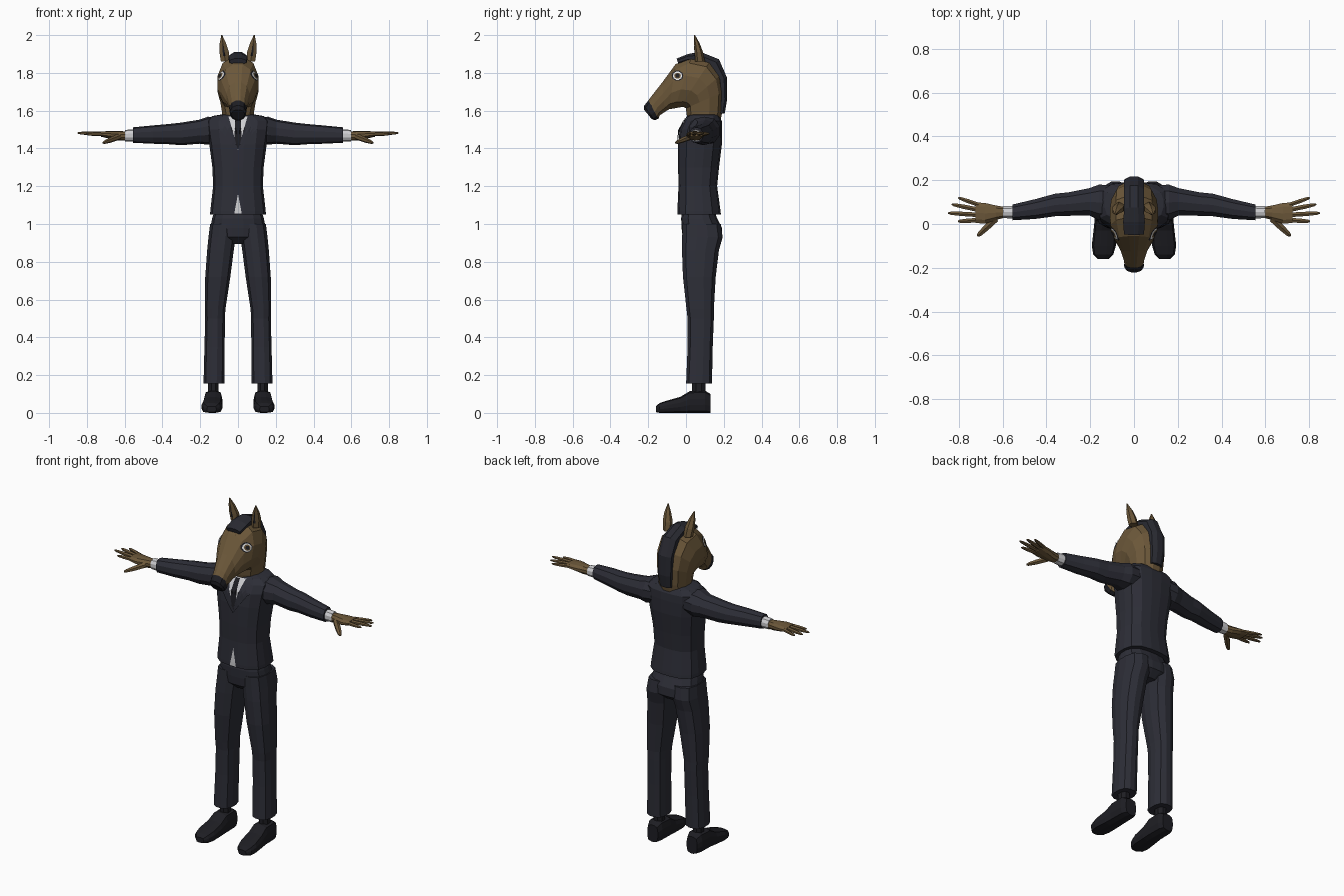
import bpy, bmesh, math
from mathutils import Vector as V
from mathutils.bvhtree import BVHTree


def material(name, rgb):
    m = bpy.data.materials.new(name)
    m.diffuse_color = (*rgb, 1)
    return m


SUIT = material("navy suit", (0.026, 0.027, 0.038))
BLACK = material("black", (0.013, 0.013, 0.017))
HAIR = material("dark hair", (0.022, 0.023, 0.031))
SKIN = material("brown hide", (0.15, 0.097, 0.042))
SHIRT = material("white shirt", (0.62, 0.62, 0.64))
EYE = material("eye white", (0.9, 0.9, 0.9))


def finish(name, bm, mats, mirror=False):
    bmesh.ops.recalc_face_normals(bm, faces=bm.faces)
    me = bpy.data.meshes.new(name)
    bm.to_mesh(me)
    bm.free()
    for m in mats:
        me.materials.append(m)
    ob = bpy.data.objects.new(name, me)
    bpy.context.collection.objects.link(ob)
    if mirror:
        ob.modifiers.new("mirror", 'MIRROR').use_mirror_merge = False
    return ob


def loft(name, rings, mat, n=12, p=2.6, mirror=False, tip=None, tip_rings=0):
    """Skin a run of rounded-square rings, each (centre, half axis u, half axis v)."""
    bm = bmesh.new()
    rows = []
    for c, u, v in rings:
        row = []
        for i in range(n):
            a = 2 * math.pi * (i + 0.5) / n
            cu, sv = math.cos(a), math.sin(a)
            k = (abs(cu) ** p + abs(sv) ** p) ** (-1 / p)
            # scale so the outermost vertices reach the full half axes
            row.append(bm.verts.new(V(c) + V(u) * cu * k + V(v) * sv * k))
        rows.append(row)
    for j, (a, b) in enumerate(zip(rows, rows[1:])):
        for i in range(n):
            f = bm.faces.new((a[i], a[(i + 1) % n], b[(i + 1) % n], b[i]))
            f.material_index = int(bool(tip) and j >= len(rows) - 1 - tip_rings)
    bm.faces.new(rows[0])
    bm.faces.new(rows[-1]).material_index = int(bool(tip))
    return finish(name, bm, [mat] + ([tip] if tip else []), mirror)


def flat(z, x0, x1, y0, y1):          # horizontal ring
    return (((x0 + x1) / 2, (y0 + y1) / 2, z), ((x1 - x0) / 2, 0, 0), (0, (y1 - y0) / 2, 0))


def side(x, y0, y1, z0, z1):          # ring across an arm
    return ((x, (y0 + y1) / 2, (z0 + z1) / 2), (0, (y1 - y0) / 2, 0), (0, 0, (z1 - z0) / 2))


def front(y, x0, x1, z0, z1):         # ring across a shoe
    return (((x0 + x1) / 2, y, (z0 + z1) / 2), ((x1 - x0) / 2, 0, 0), (0, 0, (z1 - z0) / 2))


def span(a, b, rx):                   # ring between two points of the side profile
    a, b = V((0, *a)), V((0, *b))
    return ((a + b) / 2, (rx, 0, 0), (a - b) / 2)


def decal(name, target, outline, axis, lift, mat, mirror=False):
    """Thin plate draped on a target; outline is (x, z) for axis 1 or (y, z) for axis 0."""
    src = bmesh.new()
    src.from_mesh(target.data)
    tree = BVHTree.FromBMesh(src)
    src.free()
    bm = bmesh.new()
    sign = 1 if axis == 0 else -1
    vs = [bm.verts.new((sign, a, b) if axis == 0 else (a, sign, b)) for a, b in outline]
    bm.faces.new(vs)
    bmesh.ops.triangulate(bm, faces=bm.faces)
    bmesh.ops.subdivide_edges(bm, edges=bm.edges, cuts=4, use_grid_fill=True)
    ray = V((-1, 0, 0)) if axis == 0 else V((0, 1, 0))
    for v in bm.verts:
        hit = tree.ray_cast(v.co, ray)[0]
        v.co = (hit if hit else v.co + ray) - ray * lift
    return finish(name, bm, [mat], mirror)


# Jacket
jacket = loft("jacket", [
    flat(1.05, -.148, .148, -.046, .185), flat(1.07, -.147, .147, -.046, .183),
    flat(1.2, -.132, .132, -.04, .165), flat(1.3, -.136, .136, -.042, .175),
    flat(1.42, -.152, .152, -.042, .19), flat(1.5, -.165, .165, -.034, .192),
    flat(1.545, -.168, .168, -.01, .19), flat(1.572, -.135, .135, .01, .175),
    flat(1.58, -.085, .085, .025, .165)], SUIT, 16, 3)

# Shirt, tie and lapels
decal("shirt_front", jacket, [(-.055, 1.568), (0, 1.39), (.055, 1.568)], 1, .003, SHIRT)
decal("tie", jacket, [(-.014, 1.565), (-.009, 1.53), (-.019, 1.45), (0, 1.392),
                      (.019, 1.45), (.009, 1.53), (.014, 1.565)], 1, .006, BLACK)
decal("lapel", jacket, [(.05, 1.568), (.085, 1.568), (.1, 1.5), (.085, 1.49), (.0, 1.37),
                        (.0, 1.39)], 1, .007, SUIT, True)
decal("shirt_hem", jacket, [(-.02, 1.055), (.02, 1.055), (0, 1.16)], 1, .003, SHIRT)
loft("shirt_collar", [flat(1.55, -.088, .088, .005, .185), flat(1.588, -.08, .08, .015, .18)],
     SHIRT, 12, 2.2)

# Trousers
loft("trouser_seat", [
    flat(1.07, -.125, .125, -.02, .15), flat(1.03, -.137, .137, -.026, .165),
    flat(.98, -.147, .147, -.024, .19), flat(.93, -.14, .14, -.018, .192),
    flat(.895, -.07, .07, .02, .15)], SUIT, 16, 2.8)
loft("trouser_leg", [
    flat(1.0, .01, .148, -.02, .185), flat(.93, .012, .157, -.021, .195),
    flat(.86, .022, .164, -.022, .175), flat(.72, .04, .174, -.017, .158),
    flat(.55, .066, .176, .002, .148), flat(.5, .069, .174, .008, .148),
    flat(.35, .07, .178, .008, .142), flat(.155, .072, .183, .0, .138)], SUIT, 12, 2.8, True)

# Feet
loft("sock", [flat(.17, .1, .16, .03, .105), flat(.08, .1, .16, .03, .105)], BLACK, 8, 2, True)
loft("shoe", [
    front(.13, .095, .165, .0, .1), front(.1, .085, .178, 0, .118), front(.02, .083, .18, 0, .115),
    front(-.03, .083, .185, 0, .085), front(-.1, .083, .193, 0, .065),
    front(-.14, .095, .186, 0, .052), front(-.16, .115, .165, .004, .035)], BLACK, 12, 4, True)

# Sleeves and cuffs
loft("sleeve", [
    side(.1, .02, .18, 1.43, 1.565), side(.16, .015, .182, 1.42, 1.568),
    side(.205, .038, .165, 1.425, 1.552), side(.3, .036, .146, 1.417, 1.537),
    side(.36, .034, .14, 1.422, 1.53), side(.45, .022, .115, 1.425, 1.522),
    side(.555, .016, .09, 1.43, 1.512)], SUIT, 10, 2.4, True)
loft("cuff", [side(.54, .024, .084, 1.437, 1.502), side(.598, .026, .082, 1.437, 1.498)],
     SHIRT, 10, 2.3, True)

# Hands
loft("palm", [
    side(.585, .03, .078, 1.442, 1.49), side(.63, .018, .085, 1.442, 1.492),
    side(.68, .0, .097, 1.452, 1.492), side(.725, .004, .1, 1.462, 1.49)], SKIN, 10, 2.5, True)
fingers = [((.71, .088, 1.476), (.803, .12, 1.478), .011), ((.715, .066, 1.477), (.833, .09, 1.481), .012),
           ((.715, .042, 1.477), (.85, .05, 1.482), .012), ((.71, .018, 1.476), (.805, .012, 1.476), .012),
           ((.63, .025, 1.462), (.715, -.055, 1.43), .017)]
for i, (a, b, r) in enumerate(fingers):
    a, b = V(a), V(b)
    w = (b - a).cross(V((0, 0, 1))).normalized() * r
    h = V((0, 0, r))
    loft("thumb" if i == 4 else "finger_%d" % (i + 1),
         [(a, w, h), (a.lerp(b, .55), w * .95, h * .85), (a.lerp(b, .9), w * .7, h * .55),
          (b, w * .3, h * .25)], SKIN, 6, 2, True)

# Head and neck with dark muzzle
head = loft("head", [
    span((.185, 1.55), (.01, 1.545), .083), span((.195, 1.6), (0, 1.585), .086),
    span((.2, 1.7), (-.002, 1.612), .095), span((.185, 1.79), (-.015, 1.618), .106),
    span((.13, 1.865), (-.035, 1.615), .112), span((.03, 1.888), (-.06, 1.61), .11),
    span((-.055, 1.848), (-.09, 1.605), .09), span((-.125, 1.752), (-.112, 1.592), .063),
    span((-.18, 1.682), (-.138, 1.575), .048), span((-.2, 1.655), (-.146, 1.556), .045),
    span((-.222, 1.627), (-.166, 1.548), .043), span((-.222, 1.605), (-.182, 1.556), .034)],
    SKIN, 12, 2.3, tip=BLACK, tip_rings=2)

# Mane and forelock
loft("mane", [span(a, b, w) for a, b, w in [
    ((.205, 1.585), (.17, 1.585), .036), ((.218, 1.66), (.175, 1.66), .042),
    ((.217, 1.775), (.165, 1.76), .045), ((.175, 1.872), (.12, 1.82), .045),
    ((.075, 1.912), (.06, 1.85), .045), ((.01, 1.9), (.01, 1.86), .05),
    ((-.05, 1.876), (-.04, 1.845), .046)]], HAIR, 8, 4)

# Ears
loft("ear", [
    ((.068, .075, 1.86), (.026, 0, 0), (0, .026, 0)), ((.073, .068, 1.91), (.029, 0, .0), (0, .022, 0)),
    ((.08, .058, 1.955), (.02, 0, 0), (0, .015, 0)), ((.086, .045, 2.0), (.003, 0, 0), (0, .003, 0))],
    SKIN, 6, 2, True)
decal("ear_hollow", bpy.data.objects["ear"], [(.066, 1.89), (.08, 1.89), (.083, 1.965)], 1, .002, BLACK, True)


# Eyes, layered discs on the cheeks
def disc(r, squash=1.0):
    return [(-.045 + r * math.cos(i * math.pi / 5), 1.785 + squash * r * math.sin(i * math.pi / 5))
            for i in range(10)]


decal("eye_rim", head, disc(.031, .9), 0, .002, BLACK, True)
decal("eye_white", head, disc(.025, .9), 0, .004, EYE, True)
decal("eye_iris", head, disc(.018, .9), 0, .006, SKIN, True)
decal("eye_pupil", head, disc(.011), 0, .008, BLACK, True)

# Nostrils sit on the muzzle sides
decal("nostril", head, [(-.198, 1.615), (-.19, 1.605), (-.18, 1.625), (-.188, 1.635)], 0, .003, BLACK, True)
